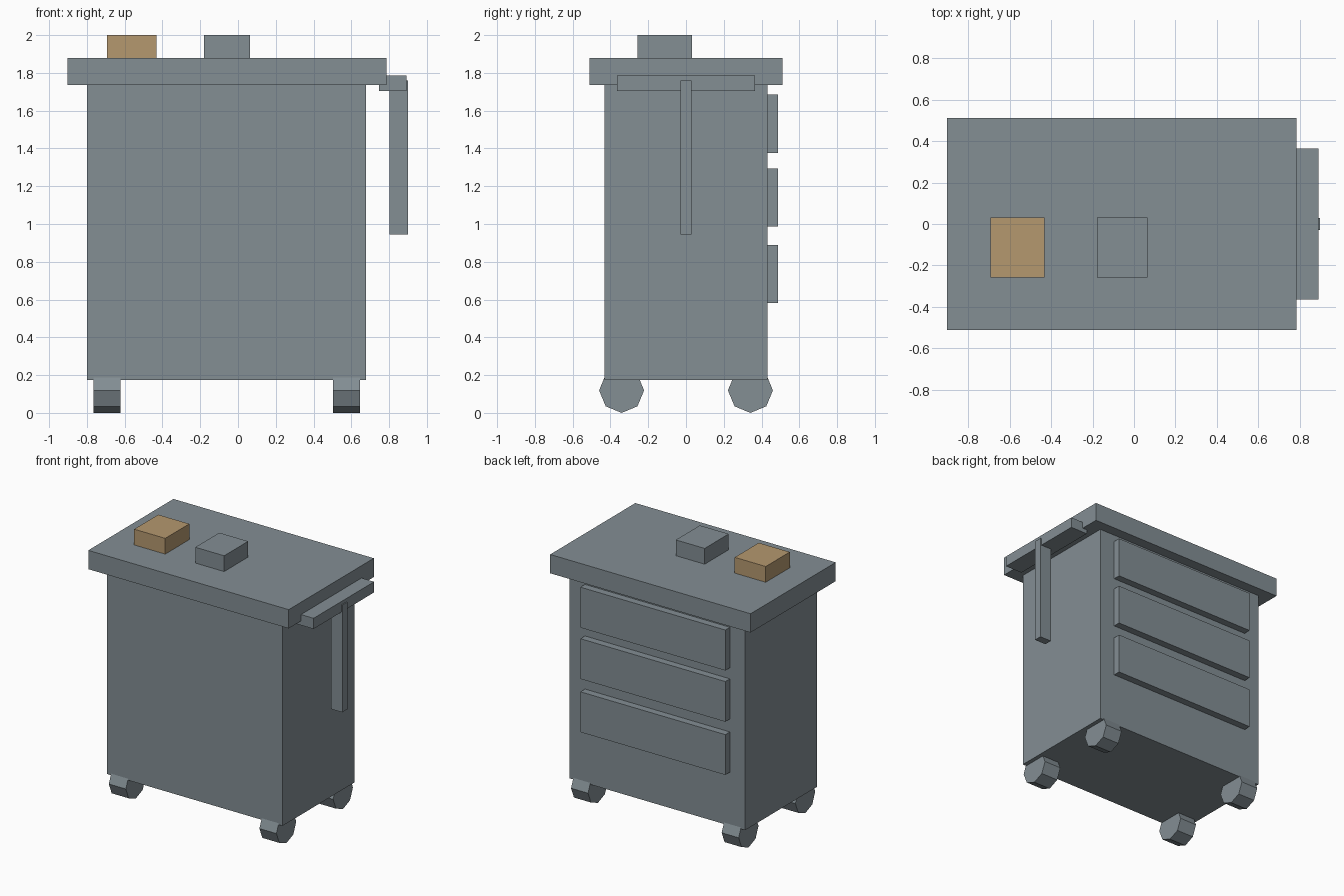
import bpy, bmesh, math
from mathutils import Matrix

if "Cube" in bpy.data.objects:
    bpy.data.objects.remove(bpy.data.objects["Cube"])


def material(name, srgb):
    m = bpy.data.materials.new(name)
    lin = [((c / 255 + 0.055) / 1.055) ** 2.4 for c in srgb]
    m.diffuse_color = (*lin, 1.0)
    m.use_nodes = True
    m.node_tree.nodes["Principled BSDF"].inputs["Base Color"].default_value = m.diffuse_color
    return m


GREY = material("slate grey", (131, 142, 148))
TAN = material("tan", (181, 152, 111))


def finish(name, bm, mat):
    mesh = bpy.data.meshes.new(name)
    bm.to_mesh(mesh)
    bm.free()
    mesh.materials.append(mat)
    obj = bpy.data.objects.new(name, mesh)
    bpy.context.collection.objects.link(obj)
    return obj


def box(name, x, y, z, mat=GREY):
    """Box from (min, max) ranges."""
    bm = bmesh.new()
    centre = [(a + b) / 2 for a, b in (x, y, z)]
    size = [b - a for a, b in (x, y, z)]
    bmesh.ops.create_cube(bm, size=1, matrix=Matrix.Translation(centre) @ Matrix.Diagonal((*size, 1)))
    return finish(name, bm, mat)


def wheel(name, x, y, radius, width):
    """Octagonal wheel with its axle along x and a corner pointing down."""
    bm = bmesh.new()
    place = Matrix.Translation((x, y, radius)) @ Matrix.Rotation(math.radians(90), 4, 'Y')
    bmesh.ops.create_cone(bm, cap_ends=True, segments=8, radius1=radius, radius2=radius,
                          depth=width, matrix=place)
    return finish(name, bm, GREY)


# Cabinet and worktop
box("cabinet_body", (-0.80, 0.677), (-0.432, 0.432), (0.175, 1.737))
box("worktop", (-0.902, 0.785), (-0.512, 0.512), (1.737, 1.88))

# Drawer fronts on the back side
for i, (z0, z1) in enumerate([(0.582, 0.889), (0.987, 1.293), (1.377, 1.685)]):
    box(f"drawer_front_{i + 1}", (-0.672, 0.548), (0.42, 0.487), (z0, z1))

# Side rail and hanging bar
box("side_rail", (0.747, 0.891), (-0.364, 0.364), (1.705, 1.786))
box("hanging_bar", (0.803, 0.899), (-0.03, 0.03), (0.945, 1.76))

# Blocks on the worktop
box("tan_block", (-0.693, -0.432), (-0.258, 0.031), (1.87, 2.0), TAN)
box("grey_block", (-0.179, 0.064), (-0.258, 0.031), (1.87, 2.0))

# Four wheels
for xn, x in (("left", -0.694), ("right", 0.574)):
    for yn, y in (("front", -0.341), ("back", 0.341)):
        wheel(f"{yn}_{xn}_wheel", x, y, 0.119, 0.143)
